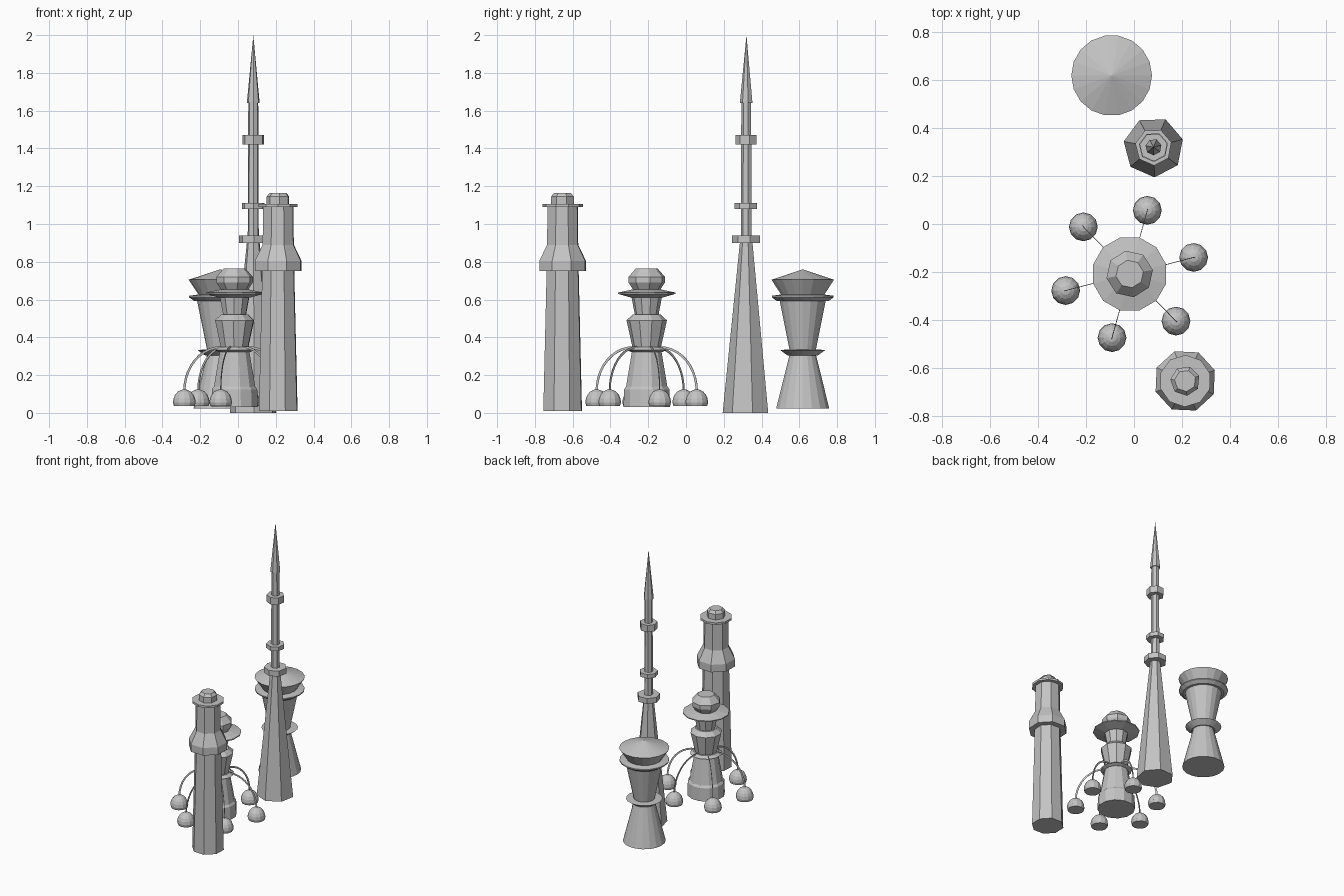
import bpy, bmesh
from math import sin, cos, pi, radians

if "Cube" in bpy.data.objects:
    bpy.data.objects.remove(bpy.data.objects["Cube"])

grey = bpy.data.materials.new("stone grey")
grey.diffuse_color = (0.55, 0.55, 0.55, 1)
grey.use_nodes = True
grey.node_tree.nodes["Principled BSDF"].inputs["Base Color"].default_value = grey.diffuse_color


def finish(name, bm):
    bmesh.ops.recalc_face_normals(bm, faces=bm.faces)
    me = bpy.data.meshes.new(name)
    bm.to_mesh(me)
    bm.free()
    me.materials.append(grey)
    ob = bpy.data.objects.new(name, me)
    bpy.context.collection.objects.link(ob)
    return ob


def lathe(name, centre, profile, sides, phase=0):
    """Closed faceted solid from (radius, height) pairs, bottom to top."""
    bm = bmesh.new()
    rings = []
    for r, z in profile:
        if r == 0:
            rings.append([bm.verts.new((centre[0], centre[1], z))])
        else:
            rings.append([bm.verts.new((centre[0] + r * cos(a), centre[1] + r * sin(a), z))
                          for a in (radians(phase) + 2 * pi * i / sides for i in range(sides))])
    for lo, hi in zip(rings, rings[1:]):
        for i in range(sides):
            j = (i + 1) % sides
            if len(hi) == 1:
                bm.faces.new((lo[i], lo[j], hi[0]))
            else:
                bm.faces.new((lo[i], lo[j], hi[j], hi[i]))
    for ring in (rings[0], rings[-1]):
        if len(ring) > 1:
            bm.faces.new(ring)
    return finish(name, bm)


# Needle spire with three collars
S = (0.081, 0.32)
lathe("spire_shaft", S, [(0.126, 0), (0.035, 0.9), (0.03, 0.94), (0.027, 1.65)], 7, -88)
for i, (r, z0, z1) in enumerate([(0.077, 0.90, 0.94), (0.062, 1.08, 1.11), (0.059, 1.42, 1.47)]):
    lathe(f"spire_collar_{i + 1}", S, [(r, z0), (r, z1)], 7, -88)
lathe("spire_tip", S, [(0.034, 1.64), (0.034, 1.65), (0, 2.0)], 7, -88)

# Tall tower with flared collar and lantern cap
T = (0.213, -0.653)
lathe("tall_tower_shaft", T, [(0.109, 0.01), (0.09, 0.76)], 8, 20)
lathe("tall_tower_collar", T, [(0.131, 0.75), (0.131, 0.805), (0.088, 0.89), (0.085, 1.095)], 8, 20)
lathe("tall_tower_rim", T, [(0.108, 1.09), (0.108, 1.105)], 10, 17)
lathe("tall_tower_cap", T, [(0.062, 1.10), (0.062, 1.145), (0.045, 1.165)], 7, 20)

# Central hub tower
C = (-0.018, -0.208)
lathe("hub_base", C, [(0.127, 0.03), (0.124, 0.125), (0.113, 0.14), (0.08, 0.33)], 12, 15)
lathe("hub_ring", C, [(0.085, 0.322), (0.108, 0.332), (0.085, 0.348)], 12, 15)
lathe("hub_bulge", C, [(0.075, 0.345), (0.107, 0.49), (0.075, 0.52)], 10, 15)
lathe("hub_neck", C, [(0.062, 0.515), (0.083, 0.625)], 10, 15)
lathe("hub_disc", C, [(0.085, 0.61), (0.157, 0.63), (0.157, 0.637), (0.085, 0.652)], 12, 15)
lathe("hub_head", C, [(0.068, 0.645), (0.098, 0.69), (0.098, 0.72), (0.058, 0.765)], 8, 10)

# Six domed pods hanging off arched flat arms
for k in range(6):
    a = radians(14.5 + 60 * k)
    d = (cos(a), sin(a))
    pod = (C[0] + 0.275 * d[0], C[1] + 0.275 * d[1])
    dome = [(0.055, 0.037)] + [(0.06 * cos(t), 0.055 + 0.07 * sin(t))
                               for t in (pi / 10 * n for n in range(5))] + [(0, 0.125)]
    lathe(f"pod_{k + 1}", pod, dome, 12)
    bm = bmesh.new()
    prev = None
    for n in range(11):
        t = pi / 2 * n / 10
        pair = []
        for w in (-0.006, 0.006):
            r, z = 0.075 + (0.2 + w) * cos(t), 0.115 + (0.232 + w) * sin(t)
            pair.append(bm.verts.new((C[0] + r * d[0], C[1] + r * d[1], z)))
        if prev:
            bm.faces.new((prev[0], prev[1], pair[1], pair[0]))
        prev = pair
    arm = finish(f"pod_arm_{k + 1}", bm)
    mod = arm.modifiers.new("thickness", 'SOLIDIFY')
    mod.thickness = 0.003
    mod.offset = 0

# Hourglass tower with shallow cone roof
D = (-0.093, 0.618)
lathe("hourglass_base", D, [(0.143, 0.022), (0.068, 0.32)], 18)
lathe("hourglass_waist_ring", D, [(0.08, 0.303), (0.122, 0.333), (0.07, 0.336)], 18)
lathe("hourglass_body", D, [(0.068, 0.32), (0.127, 0.61)], 18)
lathe("hourglass_upper_ring", D, [(0.14, 0.593), (0.166, 0.612), (0.166, 0.62), (0.115, 0.627)], 18)
lathe("hourglass_roof", D, [(0.112, 0.62), (0.168, 0.705), (0, 0.76)], 18)
